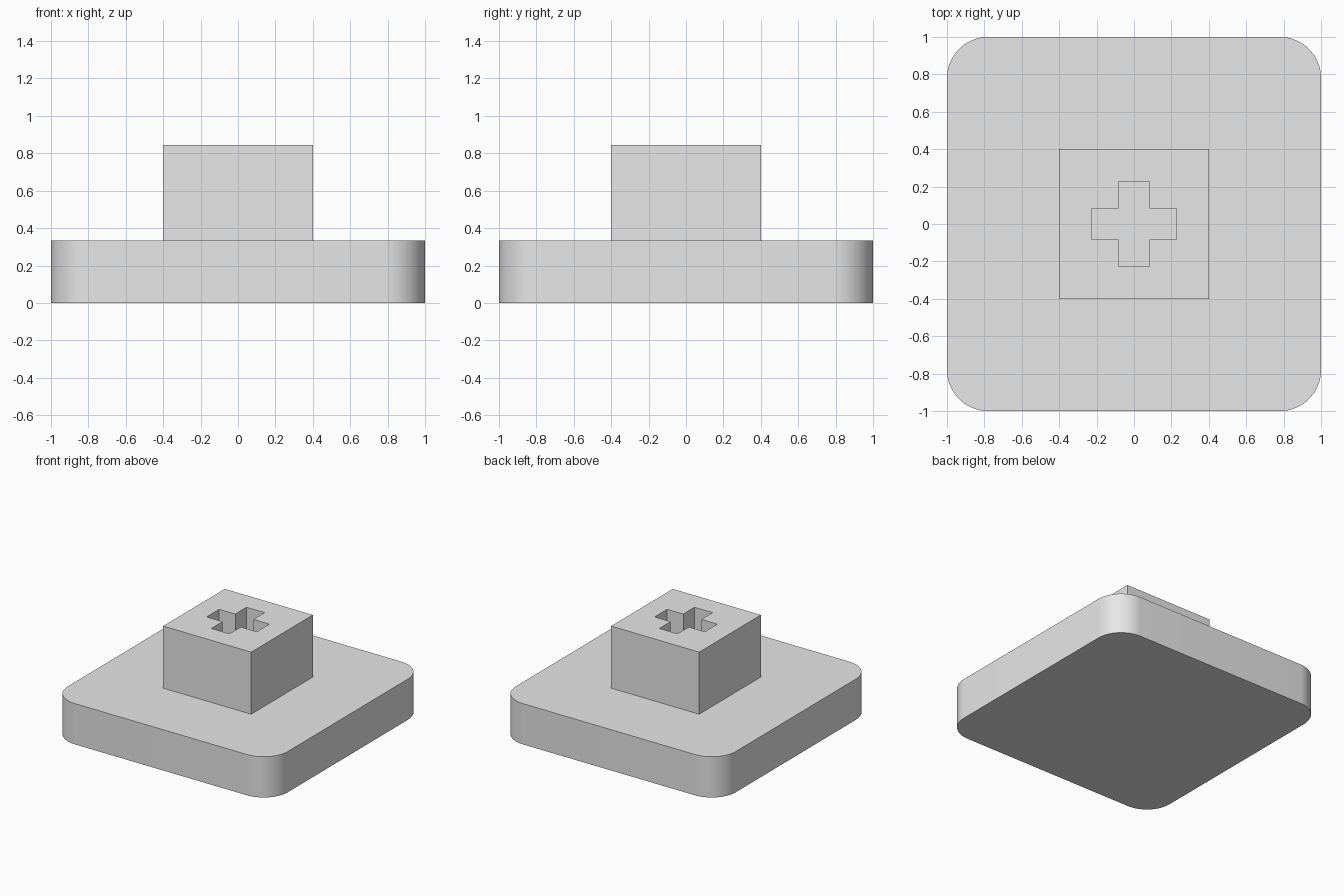
import bpy
import bmesh
from math import cos, sin, pi, radians

BASE_TOP, POST_TOP = 0.335, 0.845
POST_HALF = 0.4
SLOT_LONG, SLOT_SHORT = 0.228, 0.082

cube = bpy.data.objects.get("Cube")
if cube:
    bpy.data.objects.remove(cube, do_unlink=True)

grey = bpy.data.materials.new("plain_grey")
grey.use_nodes = True
grey.diffuse_color = (0.8, 0.8, 0.8, 1)
grey.node_tree.nodes["Principled BSDF"].inputs["Base Color"].default_value = grey.diffuse_color


def prism(name, outline, bottom, top):
    """Extrude a counter-clockwise outline into a closed solid."""
    bm = bmesh.new()
    face = bm.faces.new([bm.verts.new((x, y, bottom)) for x, y in outline])
    new = bmesh.ops.extrude_face_region(bm, geom=[face], use_keep_orig=True)["geom"]
    bmesh.ops.translate(bm, vec=(0, 0, top - bottom),
                        verts=[v for v in new if isinstance(v, bmesh.types.BMVert)])
    bmesh.ops.recalc_face_normals(bm, faces=bm.faces)
    mesh = bpy.data.meshes.new(name)
    bm.to_mesh(mesh)
    bm.free()
    mesh.materials.append(grey)
    obj = bpy.data.objects.new(name, mesh)
    bpy.context.collection.objects.link(obj)
    return obj


def rounded_square(half, radius, steps):
    points = []
    for corner in range(4):
        mid = pi / 4 + corner * pi / 2
        cx = (half - radius) * (1 if cos(mid) > 0 else -1)
        cy = (half - radius) * (1 if sin(mid) > 0 else -1)
        for i in range(steps + 1):
            a = corner * pi / 2 + i / steps * pi / 2
            points.append((cx + radius * cos(a), cy + radius * sin(a)))
    return points


def cross(long, short):
    points = []
    for quarter in range(4):
        c, s = round(cos(quarter * pi / 2)), round(sin(quarter * pi / 2))
        for x, y in ((long, -short), (long, short), (short, short)):
            points.append((x * c - y * s, x * s + y * c))
    return points


# Rounded base plate
base = prism("base_plate", rounded_square(1, 0.22, 16), 0, BASE_TOP)
bpy.ops.object.select_all(action="DESELECT")
base.select_set(True)
bpy.context.view_layer.objects.active = base
bpy.ops.object.shade_smooth_by_angle(angle=radians(30))

# Square post with a cross-shaped socket down to the plate
h = POST_HALF
post = prism("post", [(-h, -h), (h, -h), (h, h), (-h, h)], BASE_TOP, POST_TOP)
cutter = prism("socket_cutter", cross(SLOT_LONG, SLOT_SHORT), BASE_TOP - 0.1, POST_TOP + 0.1)
cutter.hide_render = True
cutter.hide_set(True)
cutter.display_type = "WIRE"
cut = post.modifiers.new("socket", "BOOLEAN")
cut.operation = "DIFFERENCE"
cut.solver = "EXACT"
cut.object = cutter
